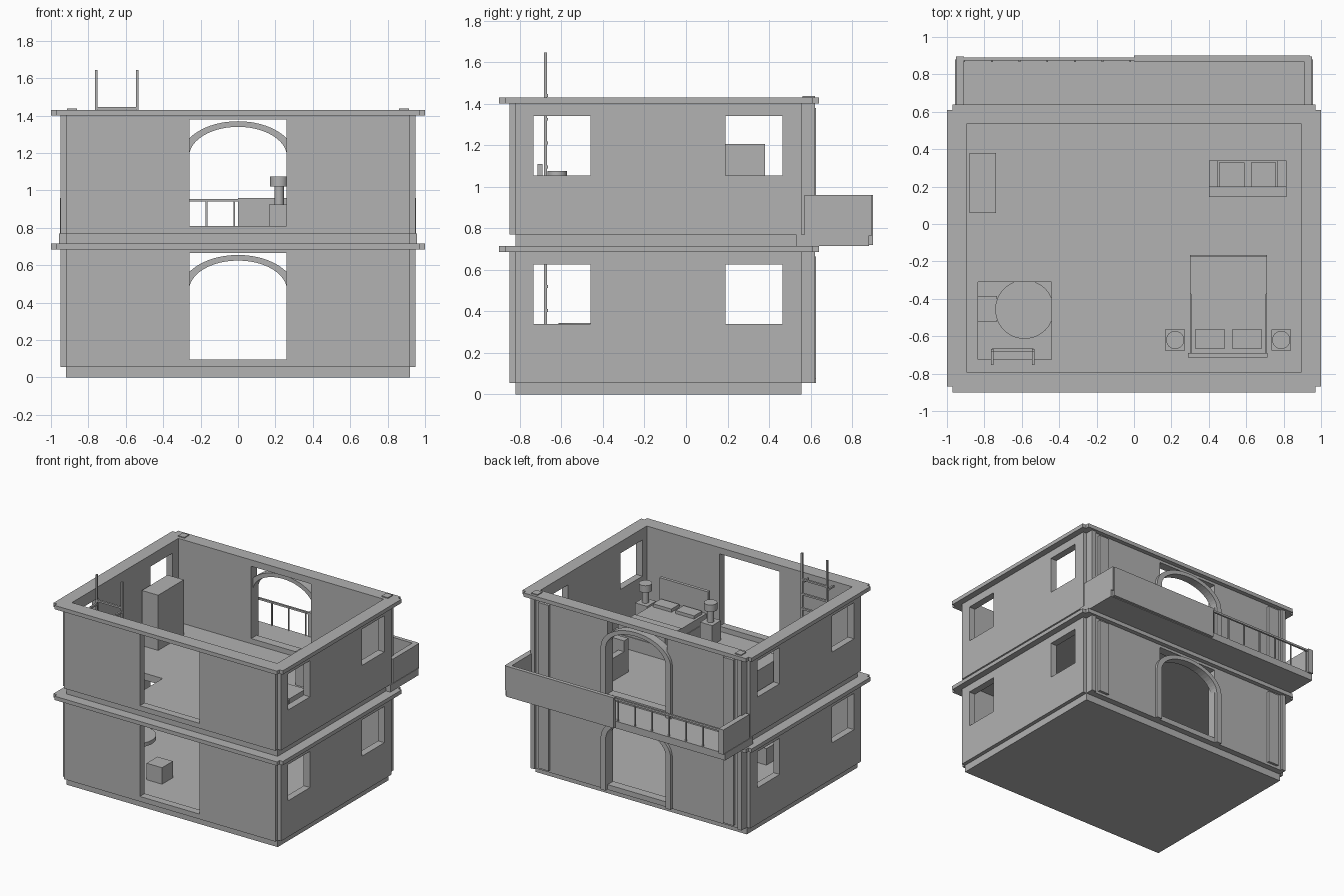
import bpy, bmesh, math
from mathutils import Matrix, Vector

cube = bpy.data.objects.get("Cube")
if cube:
    bpy.data.objects.remove(cube, do_unlink=True)

GREY = (0.445, 0.445, 0.445, 1)
mat = bpy.data.materials.new("plain_grey")
mat.use_nodes = True
mat.diffuse_color = GREY
mat.node_tree.nodes["Principled BSDF"].inputs["Base Color"].default_value = GREY


def add(name, mesh):
    mesh.materials.clear()
    mesh.materials.append(mat)
    obj = bpy.data.objects.new(name, mesh)
    bpy.context.collection.objects.link(obj)
    return obj


def box(name, x, y, z):
    """Box from (min, max) pairs."""
    bm = bmesh.new()
    bmesh.ops.create_cube(bm, size=1)
    lo, hi = Vector((x[0], y[0], z[0])), Vector((x[1], y[1], z[1]))
    for v in bm.verts:
        v.co = (lo + hi) / 2 + v.co * (hi - lo)
    mesh = bpy.data.meshes.new(name)
    bm.to_mesh(mesh)
    bm.free()
    return add(name, mesh)


def disc(name, x, y, z, r, sides=32):
    """Upright cylinder."""
    bm = bmesh.new()
    bmesh.ops.create_cone(bm, cap_ends=True, segments=sides, radius1=r, radius2=r, depth=z[1] - z[0],
                          matrix=Matrix.Translation((x, y, sum(z) / 2)))
    for f in bm.faces:
        f.smooth = len(f.verts) == 4
    for e in bm.edges:
        e.smooth = all(f.smooth for f in e.link_faces)
    mesh = bpy.data.meshes.new(name)
    bm.to_mesh(mesh)
    bm.free()
    return add(name, mesh)


AXES = {"x": ((0, 1, 0), (0, 0, 1), (1, 0, 0)),
        "y": ((1, 0, 0), (0, 0, 1), (0, -1, 0)),
        "z": ((1, 0, 0), (0, 1, 0), (0, 0, 1))}


def plate(name, axis, span, *outlines):
    """Extruded flat outline along an axis; inner outlines become holes."""
    curve = bpy.data.curves.new(name, "CURVE")
    curve.dimensions = "2D"
    curve.fill_mode = "BOTH"
    curve.extrude = (span[1] - span[0]) / 2
    for pts in outlines:
        sp = curve.splines.new("POLY")
        sp.points.add(len(pts) - 1)
        for p, (u, v) in zip(sp.points, pts):
            p.co = (u, v, 0, 1)
        sp.use_cyclic_u = True
    tmp = bpy.data.objects.new(name + "_curve", curve)
    bpy.context.collection.objects.link(tmp)
    deps = bpy.context.evaluated_depsgraph_get()
    mesh = bpy.data.meshes.new_from_object(tmp.evaluated_get(deps))
    bpy.data.objects.remove(tmp, do_unlink=True)
    turn = Matrix(AXES[axis]).transposed().to_4x4()
    shift = Vector([sum(span) / 2 if a == axis else 0 for a in "xyz"])
    mesh.transform(Matrix.Translation(shift) @ turn)
    mesh.polygons.foreach_set("use_smooth", [False] * len(mesh.polygons))
    bm = bmesh.new()
    bm.from_mesh(mesh)
    bmesh.ops.remove_doubles(bm, verts=bm.verts, dist=0.0001)
    bmesh.ops.recalc_face_normals(bm, faces=bm.faces)
    bm.to_mesh(mesh)
    bm.free()
    return add(name, mesh)


def rect(u0, u1, v0, v1):
    return [(u0, v0), (u1, v0), (u1, v1), (u0, v1)]


def notched(x, y0, y1, n):
    """Rectangle with a square step cut from each corner."""
    return [(-x + n, y0), (x - n, y0), (x - n, y0 + n), (x, y0 + n), (x, y1 - n), (x - n, y1 - n),
            (x - n, y1), (-x + n, y1), (-x + n, y1 - n), (-x, y1 - n), (-x, y0 + n), (-x + n, y0 + n)]


def half_ellipse(a, rise, base, steps=24):
    return [(a * math.cos(math.pi * i / steps), base + rise * math.sin(math.pi * i / steps))
            for i in range(steps + 1)]


# Floors: ground base, and upper floor with a ladder hatch
box("ground_floor", (-0.92, 0.92), (-0.82, 0.557), (0, 0.055))
plate("upper_floor", "z", (0.715, 0.77), rect(-0.92, 0.92, -0.82, 0.557),
      rect(-0.835, -0.44, -0.725, -0.31))

# Two matching storeys
for level, z in (("lower", 0.055), ("upper", 0.77)):
    top = z + 0.63
    door = rect(-0.26, 0.26, z + 0.04, z + 0.61)
    windows = [rect(y, y + 0.275, z + 0.285, z + 0.57) for y in (-0.735, 0.19)]
    for side, y in (("front", (-0.85, -0.79)), ("back", (0.535, 0.605))):
        plate(f"{level}_{side}_wall", "y", y, rect(-0.92, 0.92, z, top), door)
    for side, x in (("right", (-0.95, -0.895)), ("left", (0.895, 0.95))):
        plate(f"{level}_{side}_wall", "x", x, rect(-0.82, 0.557, z, top), *windows)
    plate(f"{level}_cornice", "z", (top, top + 0.03), notched(1, -0.9, 0.64, 0.03),
          rect(-0.895, 0.895, -0.79, 0.535))
    # Arched surround of the back doorway
    spring = z + 0.41
    arch = ([(0.305, z)] + half_ellipse(0.305, 0.19, spring) + [(-0.305, z), (-0.262, z)]
            + half_ellipse(0.262, 0.16, spring)[::-1] + [(0.262, z)])
    plate(f"{level}_door_arch", "y", (0.56, 0.627), arch)
    for s in (-1, 1):
        x = sorted((s * 0.76, s * 0.85))
        box(f"{level}_pilaster", x, (0.6, 0.625), (z + 0.02, top - 0.02))
        box(f"{level}_corner_post", sorted((s * 0.885, s * 0.92)), (0.6, 0.622), (z, top))

# Small caps on the back corners of the roof edge
for s in (-1, 1):
    box("roof_corner_cap", sorted((s * 0.86, s * 0.915)), (0.56, 0.62), (1.43, 1.437))

# Balcony: slab, half solid parapet, half open railing
box("balcony_floor", (-0.957, 0.957), (0.53, 0.88), (0.715, 0.77))
for s in (-1, 1):
    box("balcony_end_wall", sorted((s * 0.91, s * 0.953)), (0.57, 0.895), (0.765, 0.96))
box("balcony_parapet", (0, 0.94), (0.87, 0.9), (0.72, 0.96))
box("balcony_handrail", (-0.92, 0), (0.875, 0.89), (0.94, 0.955))
for i in range(7):
    x = -0.02 - 0.148 * i
    box("balcony_post", (x - 0.005, x + 0.005), (0.867, 0.877), (0.77, 0.945))

# Ladder through the hatch
for x in (-0.758, -0.538):
    box("ladder_rail", (x - 0.007, x + 0.007), (-0.683, -0.669), (0.055, 1.645))
    box("ladder_bracket", (x - 0.007, x + 0.007), (-0.755, -0.669), (1.405, 1.42))
for i in range(12):
    z = 0.175 + 0.115 * i
    box("ladder_rung", (-0.758, -0.538), (-0.681, -0.665), (z - 0.007, z + 0.007))

# Lower room: round table and two stools
disc("table_top", -0.585, -0.457, (0.315, 0.345), 0.157, 48)
disc("table_leg", -0.585, -0.457, (0.055, 0.32), 0.03)
for x in (-0.8, -0.365):
    box("stool", (x - 0.067, x + 0.067), (-0.52, -0.385), (0.055, 0.185))

# Upper room: bed
box("bed_frame", (0.3, 0.71), (-0.69, -0.165), (0.77, 0.87))
box("mattress", (0.305, 0.705), (-0.69, -0.18), (0.87, 0.935))
box("blanket", (0.3, 0.71), (-0.375, -0.17), (0.865, 0.942))
box("headboard", (0.29, 0.715), (-0.715, -0.69), (0.77, 1.11))
for x in (0.325, 0.523):
    box("pillow", (x, x + 0.162), (-0.665, -0.565), (0.93, 0.96))

# Bedside tables with lamps
for x in (0.22, 0.787):
    box("nightstand", (x - 0.053, x + 0.053), (-0.675, -0.565), (0.77, 0.925))
    disc("lamp_stem", x, -0.62, (0.925, 1.03), 0.025)
    disc("lamp_shade", x, -0.62, (1.02, 1.075), 0.048)

# Wardrobe and sofa
box("wardrobe", (-0.88, -0.738), (0.06, 0.38), (0.77, 1.205))
box("sofa_base", (0.4, 0.815), (0.145, 0.34), (0.77, 0.86))
box("sofa_back", (0.4, 0.815), (0.145, 0.2), (0.86, 1.035))
for x in (0.4, 0.765):
    box("sofa_arm", (x, x + 0.05), (0.2, 0.34), (0.86, 0.95))
for x in (0.455, 0.625):
    box("sofa_cushion", (x, x + 0.135), (0.2, 0.33), (0.86, 0.89))
